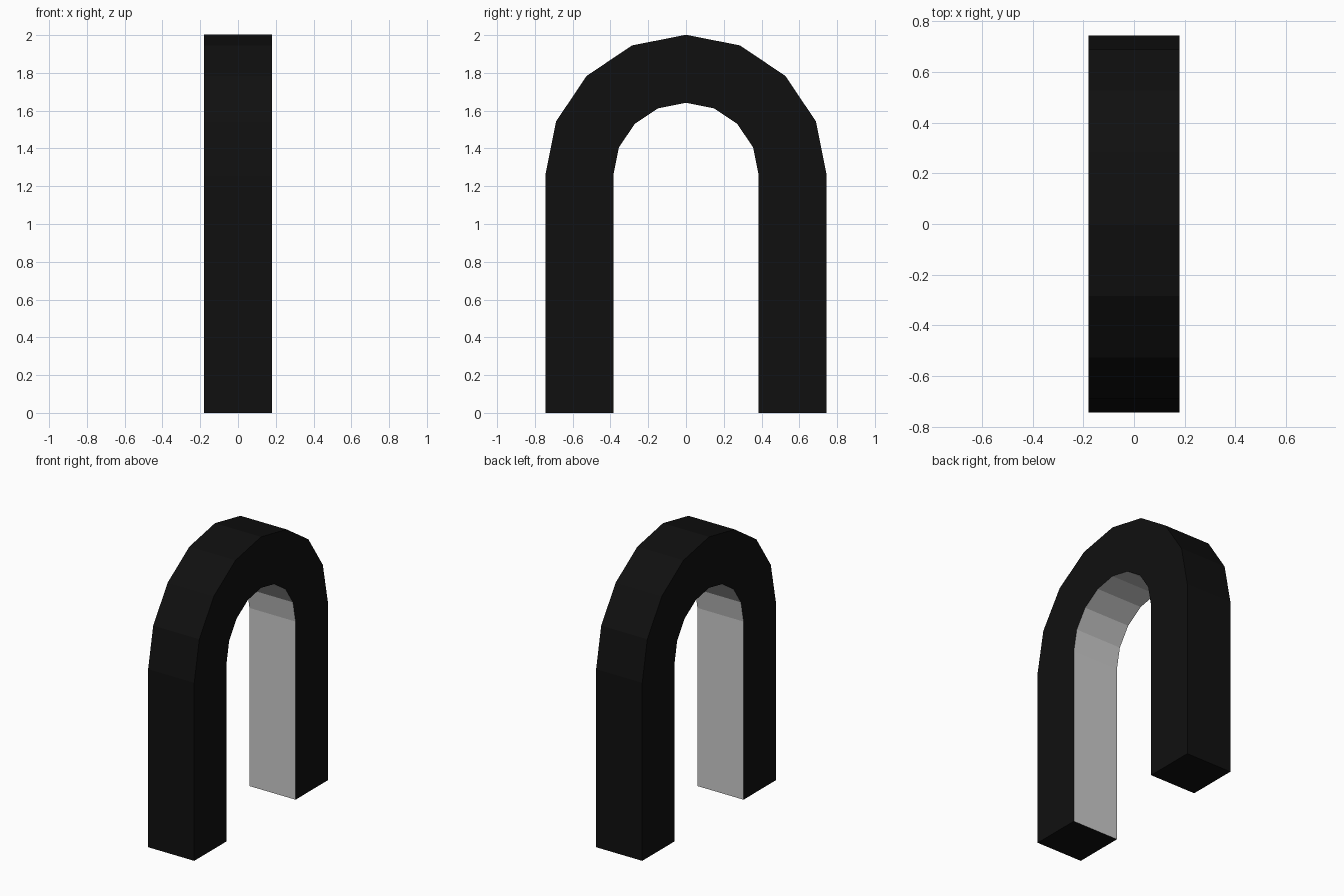
import bpy, bmesh
from math import cos, sin, pi

if "Cube" in bpy.data.objects:
    bpy.data.objects.remove(bpy.data.objects["Cube"])

HALF_X, R_OUT, R_IN, SPRING, SEGS = 0.18, 0.745, 0.385, 1.257, 8


def material(name, value):
    m = bpy.data.materials.new(name)
    m.diffuse_color = (value, value, value, 1)
    m.use_nodes = True
    m.node_tree.nodes["Principled BSDF"].inputs["Base Color"].default_value = m.diffuse_color
    return m


# Side path of the arch: foot, half circle, foot
def path(r):
    arc = [(r * cos(pi * i / SEGS), SPRING + r * sin(pi * i / SEGS)) for i in range(SEGS + 1)]
    return [(r, 0)] + arc + [(-r, 0)]


# Square bar swept along the path
bm = bmesh.new()
rings = []
for (yo, zo), (yi, zi) in zip(path(R_OUT), path(R_IN)):
    rings.append([bm.verts.new(c) for c in (
        (-HALF_X, yo, zo), (HALF_X, yo, zo), (HALF_X, yi, zi), (-HALF_X, yi, zi))])
for a, b in zip(rings, rings[1:]):
    for k in range(4):
        n = (k + 1) % 4
        f = bm.faces.new((a[k], a[n], b[n], b[k]))
        f.material_index = 1 if k == 2 else 0   # pale inner face
# Feet
bm.faces.new(rings[0])
bm.faces.new(rings[-1])
bmesh.ops.recalc_face_normals(bm, faces=bm.faces)

mesh = bpy.data.meshes.new("arch")
bm.to_mesh(mesh)
bm.free()
mesh.materials.append(material("black", 0.005))
mesh.materials.append(material("grey", 0.8))
arch = bpy.data.objects.new("arch", mesh)
bpy.context.collection.objects.link(arch)
